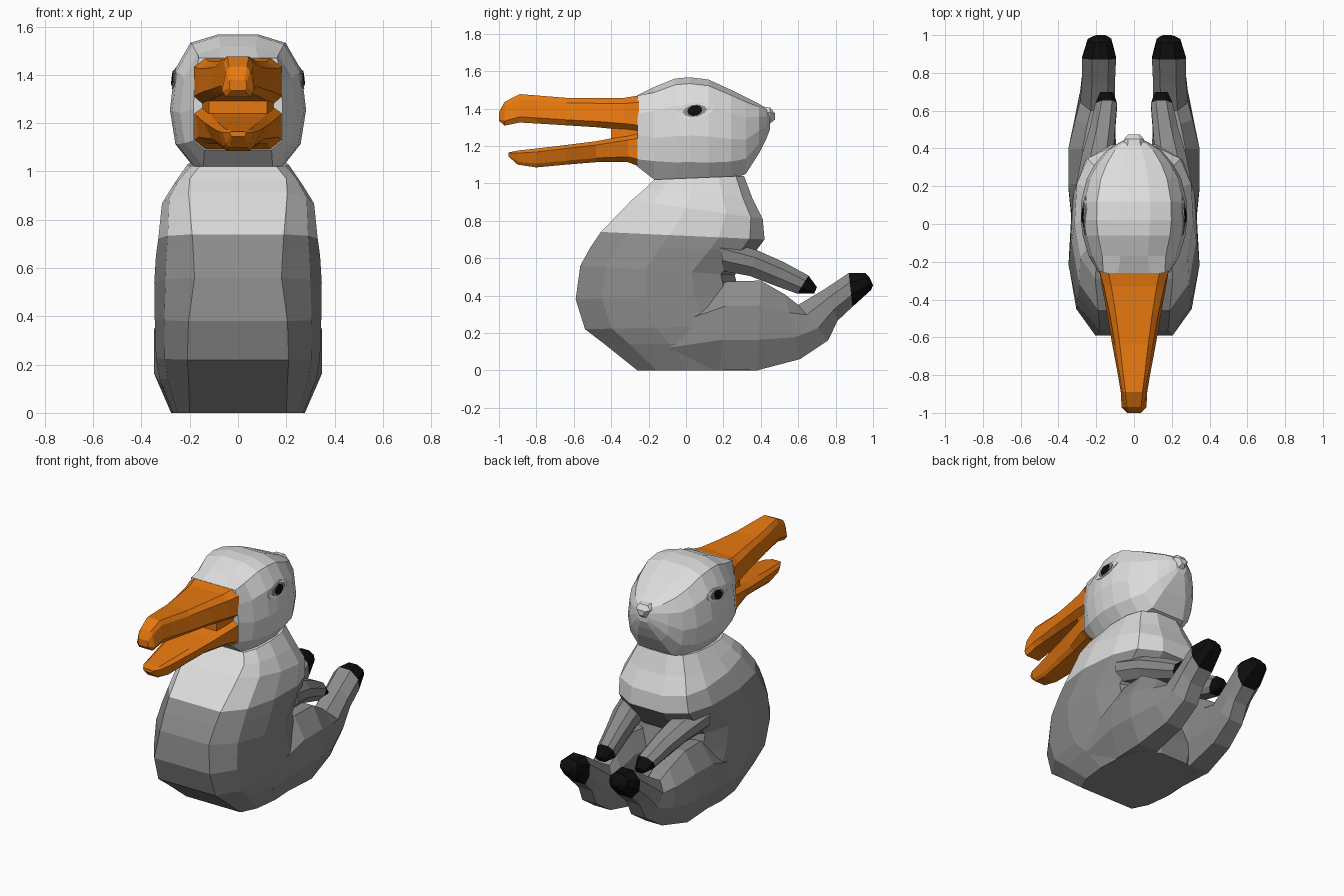
import bpy, bmesh, math
from mathutils import Vector
from mathutils.bvhtree import BVHTree


def material(name, rgb):
    m = bpy.data.materials.new(name)
    m.diffuse_color = (*rgb, 1)
    return m


LIGHT = material("light grey", (0.72, 0.72, 0.72))
GREY = material("mid grey", (0.26, 0.26, 0.26))
ORANGE = material("orange", (0.80, 0.19, 0.005))
BLACK = material("black", (0.004, 0.004, 0.004))


def loft(name, rings, mats, rule=None):
    """Skin closed rings of equal length; rule(segment index) picks the material slot."""
    bm = bmesh.new()
    vs = [[bm.verts.new(p) for p in r] for r in rings]
    n = len(vs[0])
    last = len(vs) - 1
    for i in range(last):
        for k in range(n):
            f = bm.faces.new((vs[i][k], vs[i][(k + 1) % n], vs[i + 1][(k + 1) % n], vs[i + 1][k]))
            f.material_index = rule(i) if rule else 0
    for i, ring in ((0, vs[0]), (last, vs[-1])):
        f = bm.faces.new(ring)
        f.material_index = rule(i) if rule else 0
    bmesh.ops.recalc_face_normals(bm, faces=bm.faces)
    me = bpy.data.meshes.new(name)
    bm.to_mesh(me)
    bm.free()
    for m in mats:
        me.materials.append(m)
    ob = bpy.data.objects.new(name, me)
    bpy.context.collection.objects.link(ob)
    return ob


def mirrored(half):
    """Complete a half outline (x > 0) across x = 0."""
    return half + [(-x, y, z) for x, y, z in reversed(half)]


# Body: horizontal rings (z front, z back, y front, y back, half width, front edge x)
body = [(0.00, 0.00, -0.26, 0.38, 0.27, 0.20), (0.14, 0.14, -0.435, 0.40, 0.325, 0.205),
        (0.22, 0.24, -0.54, 0.36, 0.34, 0.21), (0.38, 0.40, -0.59, 0.29, 0.345, 0.205),
        (0.56, 0.51, -0.565, 0.26, 0.347, 0.18), (0.66, 0.64, -0.51, 0.375, 0.34, 0.185),
        (0.74, 0.70, -0.455, 0.42, 0.33, 0.19), (0.91, 0.81, -0.29, 0.41, 0.315, 0.205),
        (0.97, 0.92, -0.22, 0.355, 0.265, 0.20), (1.02, 1.04, -0.17, 0.31, 0.21, 0.16)]
rings = []
for zf, zb, yf, yb, w, e in body:
    d = yb - yf
    rings.append(mirrored([(x, yf + t * d, zf + (zb - zf) * t) for x, t in
                           ((e, 0), (e + (w - e) * 0.72, 0.16), (w, 0.42),
                            (w * 0.96, 0.72), (w * 0.78, 0.91), (w * 0.36, 1.0))]))
loft("body", rings, [GREY, LIGHT], lambda i: int(i >= 6))

# Head: rings along y (y, bottom, top, half width)
head = [(-0.26, 1.09, 1.47, 0.185), (-0.17, 1.02, 1.515, 0.24), (-0.06, 1.0, 1.56, 0.272),
        (0.02, 1.0, 1.567, 0.282), (0.12, 1.0, 1.555, 0.28), (0.24, 1.02, 1.50, 0.25),
        (0.32, 1.05, 1.46, 0.205), (0.39, 1.16, 1.425, 0.145), (0.43, 1.24, 1.40, 0.08),
        (0.45, 1.29, 1.37, 0.04)]
rings = []
for i, (y, b, t, w) in enumerate(head):
    shape = ((0.3, 1), (0.70, 0.94), (0.93, 0.74), (1, 0.45), (0.92, 0.2), (0.6, 0))
    if i == 0:  # squarer where the bill joins
        shape = ((0.45, 1), (0.88, 1), (0.97, 0.75), (1, 0.45), (1, 0.1), (0.75, 0))
    rings.append(mirrored([(w * a, y, b + (t - b) * c) for a, c in shape]))
head_ob = loft("head", rings, [LIGHT])

# Small nose and lip on the back face
loft("nose", [mirrored([(w * 0.6, y, t), (w, y, (t + b) / 2 + 0.015), (w * 0.4, y, b)])
              for y, b, t, w in ((0.38, 1.33, 1.415, 0.06), (0.45, 1.32, 1.405, 0.052),
                                 (0.475, 1.34, 1.375, 0.03))], [LIGHT])
loft("lip", [mirrored([(w, y, t), (w * 0.7, y, b)])
             for y, b, t, w in ((0.34, 1.20, 1.26, 0.09), (0.415, 1.215, 1.245, 0.05))], [LIGHT])


# Bill halves: rings along y (y, bottom, top, bottom half width, top half width)
def bill(name, rows):
    loft(name, [mirrored([(wt * 0.75, y, t), (wt, y, t - (t - b) * 0.18),
                          (wb, y, b + (t - b) * 0.2), (wb * 0.75, y, b)])
                for y, b, t, wb, wt in rows], [ORANGE])


bill("upper_bill", [(-0.25, 1.27, 1.47, 0.183, 0.183), (-0.33, 1.285, 1.457, 0.17, 0.16),
                    (-0.48, 1.30, 1.456, 0.142, 0.128), (-0.64, 1.31, 1.457, 0.115, 0.10),
                    (-0.80, 1.32, 1.47, 0.085, 0.075), (-0.89, 1.325, 1.477, 0.07, 0.06),
                    (-0.97, 1.308, 1.435, 0.066, 0.05), (-1.0, 1.335, 1.38, 0.036, 0.036)])
bill("lower_bill", [(-0.25, 1.09, 1.275, 0.183, 0.183), (-0.31, 1.113, 1.258, 0.165, 0.172),
                    (-0.48, 1.113, 1.225, 0.11, 0.142), (-0.64, 1.10, 1.205, 0.085, 0.115),
                    (-0.80, 1.085, 1.186, 0.065, 0.085), (-0.90, 1.10, 1.175, 0.05, 0.065),
                    (-0.95, 1.145, 1.165, 0.03, 0.035)])
# Corner of the mouth
bill("mouth_corner", [(-0.25, 1.20, 1.34, 0.15, 0.15), (-0.40, 1.21, 1.31, 0.12, 0.12)])


# Limbs: rings (top y, top z, bottom y, bottom z, inner x, outer x)
def limb(name, rows, tip, side):
    rings = []
    for ty, tz, by, bz, xi, xo in rows:
        w = xo - xi
        rings.append([(side * (xi + w * a), by + (ty - by) * c, bz + (tz - bz) * c)
                      for a, c in ((0.22, 1), (0.7, 1), (1, 0.72), (1, 0.34),
                                   (0.72, 0), (0.15, 0), (0, 0.3), (0, 0.75))])
    loft(name, rings, [GREY, BLACK], lambda i: int(i >= tip))


leg = [(-0.05, 0.34, -0.10, 0.01, 0.05, 0.32), (0.22, 0.475, 0.18, 0.003, 0.06, 0.348),
       (0.40, 0.48, 0.38, 0.0, 0.095, 0.348), (0.53, 0.405, 0.61, 0.06, 0.10, 0.31),
       (0.60, 0.35, 0.76, 0.16, 0.10, 0.285), (0.75, 0.44, 0.81, 0.265, 0.10, 0.275),
       (0.87, 0.52, 0.89, 0.34, 0.095, 0.275), (0.96, 0.52, 0.99, 0.43, 0.12, 0.245),
       (0.98, 0.50, 1.0, 0.455, 0.14, 0.22)]
arm = [(0.18, 0.70, 0.20, 0.53, 0.13, 0.31), (0.38, 0.642, 0.34, 0.505, 0.11, 0.275),
       (0.52, 0.58, 0.47, 0.455, 0.10, 0.235), (0.655, 0.507, 0.595, 0.41, 0.09, 0.205),
       (0.70, 0.445, 0.685, 0.41, 0.11, 0.18)]
for side, label in ((1, "right"), (-1, "left")):
    limb(label + "_leg", leg, 6, side)
    limb(label + "_arm", arm, 3, side)

# Eyes: thin fans laid on the head surface
bm = bmesh.new()
bm.from_mesh(head_ob.data)
tree = BVHTree.FromBMesh(bm)
bm.free()


def eye_plate(name, outline, lift, mat, side):
    def on_head(y, z):
        hit = tree.ray_cast(Vector((side, y, z)), Vector((-side, 0, 0)))[0]
        return Vector((hit.x + side * lift, y, z))
    edge = [on_head(y, z) for y, z in outline]
    mid = sum(edge, Vector()) / len(edge)
    low = [p - Vector((side * 0.008, 0, 0)) for p in edge]
    mids = [mid + (p - mid) * 0.3 + Vector((side * 0.001, 0, 0)) for p in edge]
    loft(name, [low, edge, mids], [mat])


def oval(cy, cz, ry, rz, n, power=1.0):
    return [(cy + ry * math.cos(a), cz + rz * math.sin(a) * abs(math.sin(a)) ** (power - 1)
             + 0.12 * ry * math.cos(a))
            for a in (2 * math.pi * (k + 0.01) / n for k in range(n))]


for side, label in ((1, "right"), (-1, "left")):
    eye_plate(label + "_eyelid", oval(0.045, 1.388, 0.105, 0.046, 10, 1.5), 0.004, LIGHT, side)
    eye_plate(label + "_eye_rim", oval(0.047, 1.388, 0.065, 0.034, 10, 1.2), 0.006, GREY, side)
    eye_plate(label + "_pupil", oval(0.047, 1.389, 0.04, 0.029, 10), 0.009, BLACK, side)
